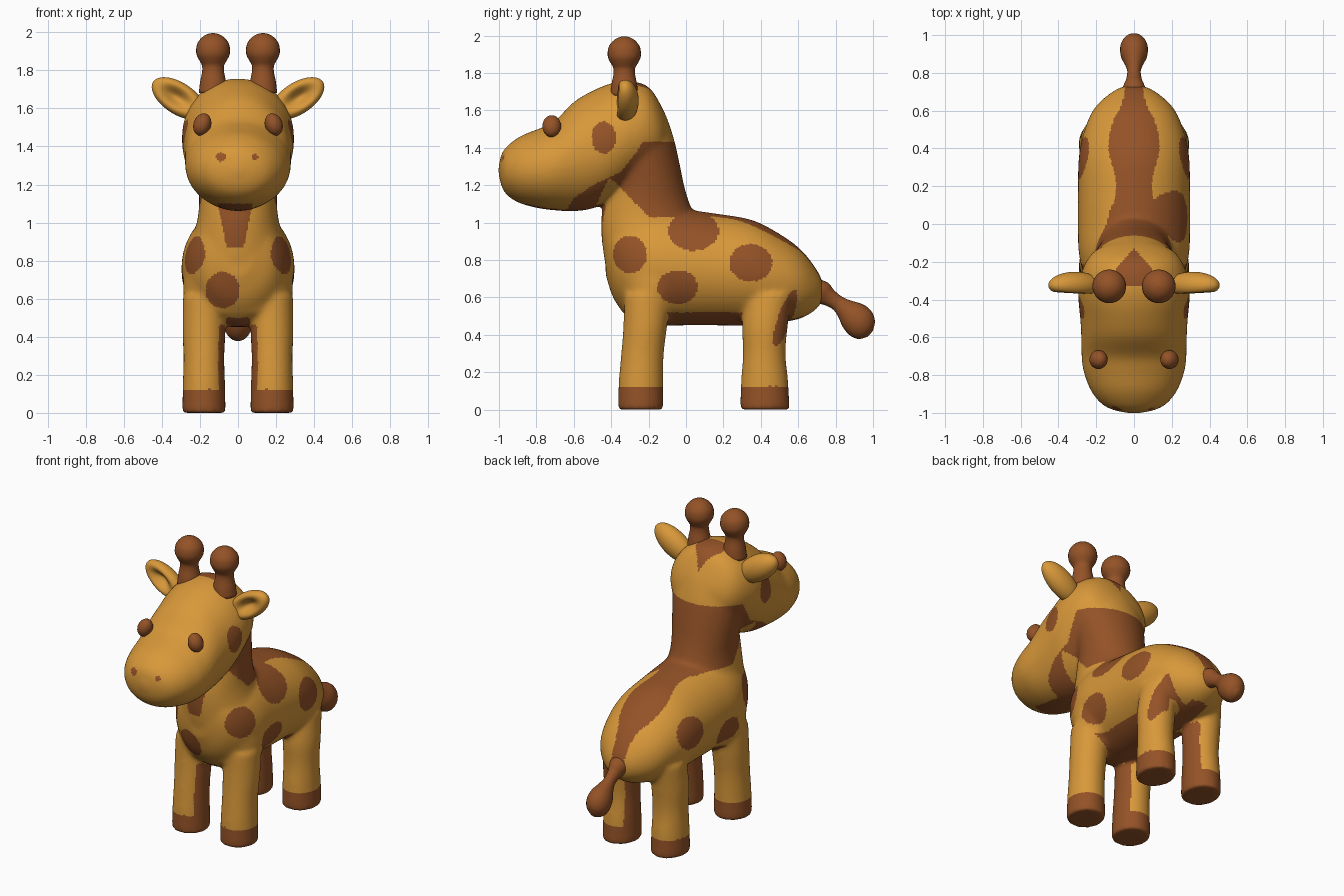
import bpy, bmesh, math
from mathutils import Vector, Matrix

if "Cube" in bpy.data.objects:
    bpy.data.objects.remove(bpy.data.objects["Cube"])


def material(name, rgb):
    m = bpy.data.materials.new(name)
    m.diffuse_color = (*rgb, 1)
    m.use_nodes = True
    m.node_tree.nodes["Principled BSDF"].inputs["Base Color"].default_value = m.diffuse_color
    return m


TAN = material("golden tan", (0.69, 0.315, 0.042))
BROWN = material("chestnut brown", (0.295, 0.085, 0.02))


def finish(name, bm, *mats):
    bmesh.ops.recalc_face_normals(bm, faces=bm.faces)
    me = bpy.data.meshes.new(name)
    bm.to_mesh(me)
    bm.free()
    for m in mats:
        me.materials.append(m)
    me.polygons.foreach_set("use_smooth", [True] * len(me.polygons))
    ob = bpy.data.objects.new(name, me)
    bpy.context.collection.objects.link(ob)
    return ob


# cross-sections: (centre, half axis, half axis)
def along_y(y, zb, zt, hw):
    return Vector((0, y, (zb + zt) / 2)), Vector((hw, 0, 0)), Vector((0, 0, (zt - zb) / 2))


def along_z(z, yf, yb, hw, x=0):
    return Vector((x, (yf + yb) / 2, z)), Vector((hw, 0, 0)), Vector((0, (yb - yf) / 2, 0))


def loft(bm, secs, steps=6, n=40):
    """Skin smooth (Catmull-Rom) interpolated elliptical sections."""
    rows = []
    for i in range(len(secs) - 1):
        p = [secs[max(0, min(len(secs) - 1, i + k))] for k in (-1, 0, 1, 2)]
        for s in range(steps + (i == len(secs) - 2)):
            t = s / steps
            w = (-t + 2*t*t - t**3, 2 - 5*t*t + 3*t**3, t + 4*t*t - 3*t**3, t**3 - t*t)
            rows.append([sum((p[k][j] * (w[k] / 2) for k in range(4)), Vector()) for j in range(3)])
    rings = [[bm.verts.new(c + u * math.cos(a) + v * math.sin(a))
              for a in (2 * math.pi * k / n for k in range(n))] for c, u, v in rows]
    for a, b in zip(rings, rings[1:]):
        for k in range(n):
            bm.faces.new((a[k], a[(k + 1) % n], b[(k + 1) % n], b[k]))
    bm.faces.new(rings[0])
    bm.faces.new(rings[-1])


# body: torso, neck, head and legs fused into one soft skin
bm = bmesh.new()
loft(bm, [along_y(*s) for s in (
    (0.735, .62, .66, .02), (0.71, .55, .73, .10), (0.62, .49, .85, .205), (0.5, .465, .94, .262),
    (0.35, .45, 1.015, .293), (0.15, .45, 1.05, .297), (0, .45, 1.07, .297), (-.15, .45, 1.09, .293),
    (-.28, .47, 1.08, .26), (-.38, .58, 1.04, .19), (-.43, .72, .98, .08))])
loft(bm, [along_z(*s) for s in (
    (.52, -.34, 0, .25), (.62, -.385, .05, .285), (.73, -.42, .1, .285), (.86, -.445, .1, .258),
    (1, -.455, .06, .217), (1.1, -.44, .02, .205), (1.2, -.41, -.01, .21), (1.32, -.42, -.035, .225),
    (1.45, -.45, -.065, .24), (1.58, -.45, -.11, .215), (1.67, -.42, -.16, .15))])
loft(bm, [along_y(*s) for s in (
    (-1.003, 1.265, 1.295, .02), (-.985, 1.19, 1.37, .11), (-.95, 1.14, 1.415, .175),
    (-.88, 1.1, 1.465, .23), (-.78, 1.075, 1.505, .268), (-.7, 1.065, 1.545, .278),
    (-.6, 1.06, 1.645, .28), (-.5, 1.075, 1.705, .285), (-.4, 1.12, 1.745, .295),
    (-.3, 1.19, 1.757, .288), (-.2, 1.25, 1.725, .255), (-.13, 1.32, 1.62, .19), (-.08, 1.4, 1.5, .06))])
for sx in (-1, 1):
    for secs in (((0, -.365, -.12, .115), (.15, -.36, -.122, .111), (.3, -.347, -.118, .108),
                  (.45, -.335, -.1, .113), (.62, -.33, -.08, .11)),
                 ((0, .288, .555, .115), (.15, .294, .547, .111), (.3, .304, .533, .108),
                  (.45, .3, .545, .113), (.62, .32, .57, .1))):
        loft(bm, [along_z(*s, sx * .179) for s in secs])
body = finish("body", bm, TAN, BROWN)
mod = body.modifiers.new("fuse", 'REMESH')
mod.mode, mod.voxel_size, mod.use_smooth_shade = 'VOXEL', 0.0115, True
mod = body.modifiers.new("soften", 'SMOOTH')
mod.factor, mod.iterations = 0.5, 22
bpy.context.view_layer.update()
fused = bpy.data.meshes.new_from_object(body.evaluated_get(bpy.context.evaluated_depsgraph_get()))
body.modifiers.clear()
body.data = fused
if len(fused.materials) < 2:
    fused.materials.clear()
    fused.materials.append(TAN)
    fused.materials.append(BROWN)

# brown markings of the coat
BAND = [(-.23, 1.435), (.02, 1.435), (.1, 1.1), (.1, 1.03), (-.2, 1.03), (-.27, 1.1), (-.36, 1.2),
        (-.41, 1.24), (-.46, 1.14), (-.5, 1.03), (-.66, 1.03), (-.6, 1.13), (-.5, 1.2), (-.35, 1.27), (-.27, 1.37)]
SIDE_SPOTS = [(-.3, .83, .09, .1), (-.045, .655, .108, .09), (.345, .785, .115, .1), (-.44, 1.455, .066, .085)]


def inside(y, z, poly):
    hit = False
    for (y1, z1), (y2, z2) in zip(poly, poly[1:] + poly[:1]):
        if (z1 > z) != (z2 > z) and y < y1 + (z - z1) * (y2 - y1) / (z2 - z1):
            hit = not hit
    return hit


def spot(a, b, ca, cb, ra, rb, turn=0):
    da, db = a - ca, b - cb
    c, s = math.cos(turn), math.sin(turn)
    return ((da * c + db * s) / ra) ** 2 + ((db * c - da * s) / rb) ** 2 < 1


def is_brown(p, n):
    x, y, z = p
    ax = abs(x)
    if z < .125 or inside(y, z, BAND):                                   # hooves, neck band
        return True
    if ax > .12 and any(spot(y, z, *s) for s in SIDE_SPOTS):             # flank and cheek spots
        return True
    if x > .06 and (spot(y, z, .04, .955, .135, .105)                    # shoulder and thigh patches
                    or (n.x > 0 and spot(y, z, .53, .49, .038, .16, -.35))):
        return True
    if n.z > 0 and y > -.02 and z > .6 and ax < .115 + .02 * math.sin(y * 14 + 2) - max(0, y - .55) * .35:
        return True                                                      # back stripe
    if y < -.3 and z < 1.1 and (spot(x, z, -.08, .645, .09, .095)        # chest spot, throat
                                or (z > .87 and abs(x + .015) < .045 + .2 * (z - .87))):
        return True
    if y < -.9 and (spot(x, z, -.09, 1.345, .026, .024) or spot(x, z, .09, 1.345, .016, .018)):
        return True                                                      # nostrils
    if z > 1.6 and y > -.33 and ax < .1 and y + ax * 1.1 < -.13:         # crown
        return True
    if z < .52 and -.17 < y < .32 and n.z < -.35:                        # belly
        return True
    return z < .5 and ((ax < .15 and n.x * x < 0 and abs(n.x) > .72) or ax < .06)   # inner legs


for f in fused.polygons:
    f.material_index = int(is_brown(f.center, f.normal))

# tail with a rounded tuft
bm = bmesh.new()
path = [(.64, .64, .085), (.71, .625, .072), (.76, .6, .05), (.81, .57, .042), (.85, .54, .056),
        (.895, .5, .082), (.935, .46, .086), (.967, .425, .064), (.985, .405, .02)]
side = Vector((0, .67, .74))
loft(bm, [(Vector((0, y, z)), Vector((r * .85, 0, 0)), side * r) for y, z, r in path], n=24)
finish("tail", bm, BROWN)

for sx, label in ((-1, "left"), (1, "right")):
    # horn: flared stem and ball
    bm = bmesh.new()
    prof = [(1.68, .075), (1.74, .068), (1.79, .058), (1.825, .058), (1.85, .071), (1.88, .086),
            (1.91, .089), (1.945, .081), (1.975, .056), (1.99, .03), (1.996, .004)]
    loft(bm, [along_z(z, -.33 - r, -.33 + r, r, sx * .131) for z, r in prof], 3, 28)
    finish(label + "_horn", bm, BROWN)

    # ear: flattened ellipsoid hollowed at the front
    bm = bmesh.new()
    bmesh.ops.create_uvsphere(bm, u_segments=40, v_segments=28, radius=1)
    for v in bm.verts:
        if v.co.y < 0:
            v.co.y *= 1 - 1.1 * math.exp(-((v.co.x - .1) ** 2 + v.co.z ** 2) / .3)
    bm.transform(Matrix.Translation((sx * .312, -.325, 1.652)) @ Matrix.Rotation(-sx * .58, 4, 'Y')
                 @ Matrix.Diagonal((sx * .16, .072, .083, 1)))
    finish(label + "_ear", bm, TAN)

    # eye
    bm = bmesh.new()
    bmesh.ops.create_uvsphere(bm, u_segments=24, v_segments=16, radius=1)
    bm.transform(Matrix.Translation((sx * .188, -.718, 1.515)) @ Matrix.Rotation(sx * -.35, 4, 'Y')
                 @ Matrix.Diagonal((.046, .05, .06, 1)))
    finish(label + "_eye", bm, BROWN)
